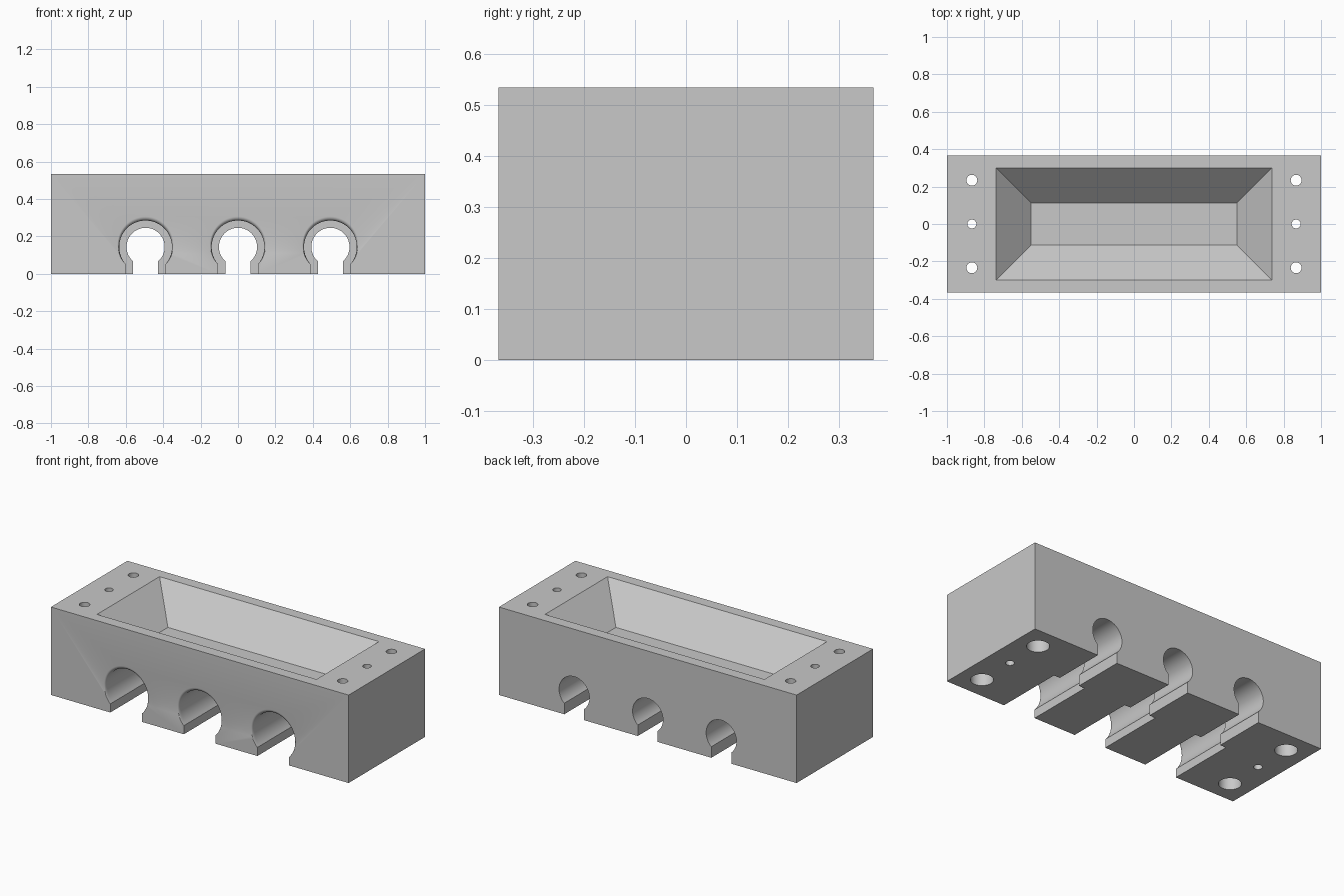
import bpy, bmesh
from math import sin, cos, pi, asin, acos, sqrt

if "Cube" in bpy.data.objects:
    bpy.data.objects.remove(bpy.data.objects["Cube"], do_unlink=True)

L, W, H = 2.0, 0.734, 0.534
FRONT, BACK = -W / 2, W / 2

grey = bpy.data.materials.new("plain_grey")
grey.use_nodes = True
grey.diffuse_color = (0.58, 0.58, 0.58, 1)
grey.node_tree.nodes["Principled BSDF"].inputs["Base Color"].default_value = (0.58, 0.58, 0.58, 1)


def loft(name, rings):
    """Closed solid through rings that share one vertex count."""
    bm = bmesh.new()
    loops = [[bm.verts.new(p) for p in ring] for ring in rings]
    for a, b in zip(loops, loops[1:]):
        for i in range(len(a)):
            j = (i + 1) % len(a)
            bm.faces.new((a[i], a[j], b[j], b[i]))
    bm.faces.new(loops[0])
    bm.faces.new(loops[-1])
    bmesh.ops.recalc_face_normals(bm, faces=bm.faces)
    mesh = bpy.data.meshes.new(name)
    bm.to_mesh(mesh)
    bm.free()
    mesh.materials.append(grey)
    ob = bpy.data.objects.new(name, mesh)
    bpy.context.collection.objects.link(ob)
    return ob


def rect(hx, hy, z):
    return [(-hx, -hy, z), (hx, -hy, z), (hx, hy, z), (-hx, hy, z)]


def circle(x, y, r, z, n=32):
    return [(x + r * cos(2 * pi * i / n), y + r * sin(2 * pi * i / n), z) for i in range(n)]


def keyhole(cx, y, r, half_slot, lip=0.0, cz=0.144, n=48):
    """Round bore opening downward into a slot; the lip widens toward the top."""
    start = -acos(half_slot / r)
    pts = [(cx + half_slot, y, -0.05)]
    for i in range(n + 1):
        a = start + (pi - 2 * start) * i / n
        rr = r + lip * (sin(a) - sin(start)) / (1 - sin(start))
        pts.append((cx + rr * cos(a), y, cz + rr * sin(a)))
    pts.append((cx - half_slot, y, -0.05))
    return pts


block = loft("block", [rect(L / 2, W / 2, 0), rect(L / 2, W / 2, H)])
cutters = []

# sloped pocket in the top, sides at 45 degrees
cutters.append(loft("pocket_cutter", [rect(0.55, 0.113, H - 0.187), rect(0.737, 0.30, H),
                                      rect(0.737, 0.30, H + 0.1)]))

# three stepped keyhole channels with a rounded front lip
LIP, STEP_Y = 0.022, 0.05
for cx in (-0.494, 0, 0.494):
    rings = [keyhole(cx, BACK + 0.05, 0.102, 0.067), keyhole(cx, STEP_Y, 0.102, 0.067),
             keyhole(cx, STEP_Y, 0.141, 0.107)]
    for k in range(7):
        s = sin(k / 6 * pi / 2)
        rings.append(keyhole(cx, FRONT + LIP * (1 - s), 0.141, 0.107, LIP * (1 - sqrt(1 - s * s))))
    rings.append(keyhole(cx, FRONT - 0.05, 0.141, 0.107, LIP))
    cutters.append(loft("channel_cutter", rings))

# bolt holes at the ends: counterbored from below at the corners, plain in the middle
for x in (-0.867, 0.867):
    cutters.append(loft("pin_hole_cutter", [circle(x, 0, 0.024, -0.1), circle(x, 0, 0.024, H + 0.1)]))
    for y in (-0.234, 0.234):
        cutters.append(loft("bolt_hole_cutter", [
            circle(x, y, 0.062, -0.1), circle(x, y, 0.062, 0.25),
            circle(x, y, 0.029, 0.25), circle(x, y, 0.029, H + 0.1)]))

# cut the block and tidy up
bpy.ops.object.select_all(action='DESELECT')
bpy.context.view_layer.objects.active = block
block.select_set(True)
for cutter in cutters:
    cutter.hide_render = True
    mod = block.modifiers.new("cut", 'BOOLEAN')
    mod.operation, mod.solver, mod.object = 'DIFFERENCE', 'EXACT', cutter
    bpy.ops.object.modifier_apply(modifier=mod.name)
for cutter in cutters:
    bpy.data.objects.remove(cutter, do_unlink=True)
bpy.ops.object.shade_smooth_by_angle(angle=pi / 6)
